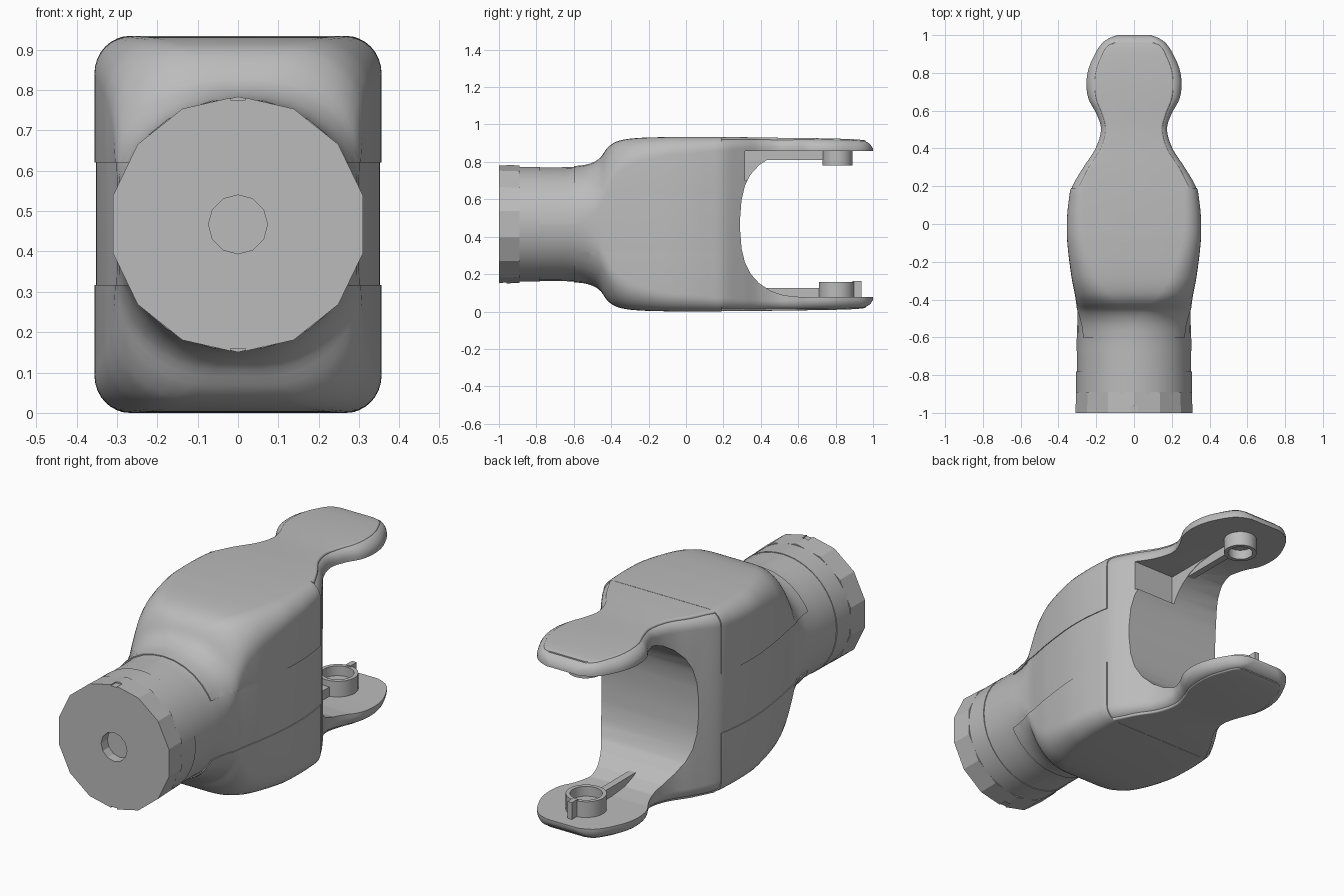
import bpy, bmesh, math
from mathutils import Matrix

cube = bpy.data.objects.get("Cube")
if cube:
    bpy.data.objects.remove(cube)

MID = 0.467  # height of the long axis

grey = bpy.data.materials.new("light_grey")
grey.use_nodes = True
grey.diffuse_color = (0.5, 0.5, 0.5, 1)
grey.node_tree.nodes["Principled BSDF"].inputs["Base Color"].default_value = (0.5, 0.5, 0.5, 1)


def finish(name, bm):
    bmesh.ops.recalc_face_normals(bm, faces=bm.faces)
    mesh = bpy.data.meshes.new(name)
    bm.to_mesh(mesh)
    bm.free()
    mesh.materials.append(grey)
    obj = bpy.data.objects.new(name, mesh)
    bpy.context.collection.objects.link(obj)
    return obj


def select(obj):
    bpy.ops.object.select_all(action='DESELECT')
    obj.select_set(True)
    bpy.context.view_layer.objects.active = obj


def cut(obj, cutter):
    select(obj)
    mod = obj.modifiers.new("cut", 'BOOLEAN')
    mod.operation, mod.solver, mod.object = 'DIFFERENCE', 'EXACT', cutter
    bpy.ops.object.modifier_apply(modifier=mod.name)
    bpy.data.objects.remove(cutter)


def smooth(obj, angle=35):
    select(obj)
    bpy.ops.object.shade_smooth_by_angle(angle=math.radians(angle))


def sample(table, y, col):
    """Smooth lookup of one column in a table of stations."""
    n = len(table)
    i = max(k for k in range(n - 1) if table[k][0] <= y + 1e-6 or k == 0)

    def slope(k):
        a, b = table[max(k - 1, 0)], table[min(k + 1, n - 1)]
        return (b[col] - a[col]) / (b[0] - a[0])
    p, q = table[i], table[i + 1]
    d = q[0] - p[0]
    t = min(max((y - p[0]) / d, 0), 1)
    return ((2*t**3 - 3*t**2 + 1) * p[col] + (t**3 - 2*t**2 + t) * d * slope(i)
            + (3*t**2 - 2*t**3) * q[col] + (t**3 - t**2) * d * slope(i + 1))


def loft(name, table, start, end, grow=0.0, steps=60):
    """Rounded-rectangle sections (y, half width, half height, corner radius)."""
    bm = bmesh.new()
    rings = []
    for s in range(steps + 1):
        y = start + (end - start) * s / steps
        w, h, r = (sample(table, y, c) for c in (1, 2, 3))
        w, h = w + grow, h + grow
        r = min(r, w - 0.001, h - 0.001)
        ring = []
        for corner in range(4):
            sx = 1 if corner in (0, 3) else -1
            sz = 1 if corner < 2 else -1
            for k in range(9):
                a = math.pi / 2 * (corner + k / 8)
                ring.append(bm.verts.new((sx * (w - r) + r * math.cos(a), y,
                                          MID + sz * (h - r) + r * math.sin(a))))
        rings.append(ring)
    for a, b in zip(rings, rings[1:]):
        for k in range(len(a)):
            j = (k + 1) % len(a)
            bm.faces.new((a[k], a[j], b[j], b[k]))
    bm.faces.new(rings[0])
    bm.faces.new(rings[-1])
    return finish(name, bm)


def box(name, x, y, z):
    bm = bmesh.new()
    bmesh.ops.create_cube(bm, size=1)
    for v in bm.verts:
        for i, span in enumerate((x, y, z)):
            v.co[i] = span[0] if v.co[i] < 0 else span[1]
    return finish(name, bm)


def cylinder(name, r1, r2, depth, sides, place):
    bm = bmesh.new()
    bmesh.ops.create_cone(bm, cap_ends=True, segments=sides, radius1=r1, radius2=r2,
                          depth=depth, matrix=place)
    return finish(name, bm)


def along_y(y):
    return Matrix.Translation((0, y, MID)) @ Matrix.Rotation(-math.pi / 2, 4, 'X')


# Main housing and the two fork arms, as one long loft
shape = [(-0.91, .303, .304, .30), (-0.7, .303, .304, .30), (-0.6, .303, .307, .30),
         (-0.52, .30, .318, .28), (-0.46, .30, .35, .25), (-0.42, .302, .405, .22),
         (-0.37, .31, .438, .18), (-0.28, .327, .455, .14), (-0.1, .349, .462, .10),
         (0.02, .351, .463, .09), (0.12, .342, .463, .08), (0.2, .326, .462, .07),
         (0.3, .268, .461, .06), (0.4, .204, .46, .055), (0.5, .175, .458, .05),
         (0.58, .197, .457, .05), (0.66, .24, .456, .055), (0.74, .252, .455, .055),
         (0.82, .241, .453, .055), (0.9, .207, .45, .055), (0.95, .175, .445, .05),
         (0.98, .14, .432, .04), (1.0, .09, .405, .02)]
body = loft("fork_housing", shape, -0.91, 1.0, steps=130)

# Open mouth between the arms
half = [(1.2, .39), (0.62, .39), (0.52, .38), (0.45, .355), (0.39, .315),
        (0.345, .265), (0.315, .205), (0.297, .13), (0.29, .04)]
profile = half + [(y, -z) for y, z in reversed(half)]
bm = bmesh.new()
face = bm.faces.new([bm.verts.new((-0.5, y, MID + z)) for y, z in profile])
side = bmesh.ops.extrude_face_region(bm, geom=[face])
bmesh.ops.translate(bm, vec=(1, 0, 0),
                    verts=[g for g in side["geom"] if isinstance(g, bmesh.types.BMVert)])
cut(body, finish("mouth_cutter", bm))

# Square relief beside the upper rib
cut(body, box("relief_cutter", (0.02, 0.5), (0.315, 0.65), (0.7, MID + 0.39)))
smooth(body)

# Raised covers above and below the side bands
cover = loft("housing_covers", shape, -0.6, 0.19, grow=0.004)
cut(cover, box("band_cutter", (-1, 1), (-1, 1), (0.317, 0.62)))
smooth(cover)

# Raised pads on the outer faces of the arms
pad_shape = [(0.19, .292, .461, .01), (0.3, .235, .461, .01), (0.4, .172, .46, .01),
             (0.5, .147, .458, .01), (0.58, .165, .457, .01), (0.66, .196, .456, .01),
             (0.74, .205, .455, .01), (0.82, .195, .453, .01), (0.9, .163, .45, .01),
             (0.945, .135, .446, .01), (0.96, .10, .444, .01)]
pad = loft("arm_pads", pad_shape, 0.19, 0.96, grow=0.004)
cut(pad, box("pad_cutter", (-1, 1), (-1, 2), (MID - 0.425, MID + 0.425)))
smooth(pad)

# Faceted end collar with centre hole and two key notches
collar = cylinder("end_collar", 0.318, 0.314, 0.11, 14, along_y(-0.945))
for v in collar.data.vertices:   # put a corner at the top
    x, z = v.co.x, v.co.z - MID
    a = math.atan2(z, x)
    r = math.hypot(x, z)
    step = 2 * math.pi / 14
    a = math.pi / 2 + round((a - math.pi / 2) / step) * step
    v.co.x, v.co.z = r * math.cos(a), MID + r * math.sin(a)
cut(collar, cylinder("hole_cutter", 0.073, 0.073, 0.1, 12, along_y(-1.0)))
for s in (-1, 1):
    z = MID + s * 0.318
    cut(collar, box("notch_cutter", (-0.018, 0.018), (-1.05, -0.96), (z - 0.01, z + 0.01)))
smooth(collar, 20)

# Sleeve band between collar and housing
band = cylinder("neck_band", 0.307, 0.307, 0.12, 56, along_y(-0.84))
smooth(band)

# Pivot sockets and stiffening ribs on the inner faces of the arms
for name, s, y, r, tall in (("upper", 1, 0.81, 0.08, 0.08), ("lower", -1, 0.805, 0.095, 0.085)):
    root = MID + s * 0.395
    inner = root - s * tall
    socket = cylinder(name + "_socket", r, r, tall, 32,
                      Matrix.Translation((0, y, (root + inner) / 2)))
    cut(socket, cylinder("bore_cutter", r - 0.02, r - 0.02, 0.1, 32,
                         Matrix.Translation((0, y, inner))))
    smooth(socket)
    ledge = MID + s * 0.342
    box(name + "_rib", (-0.018, 0.018), (0.31, y - r + 0.01),
        (min(root, ledge), max(root, ledge)))

# Locating tab on the lower socket
box("socket_tab", (-0.013, 0.013), (0.89, 0.938), (0.07, 0.163))
